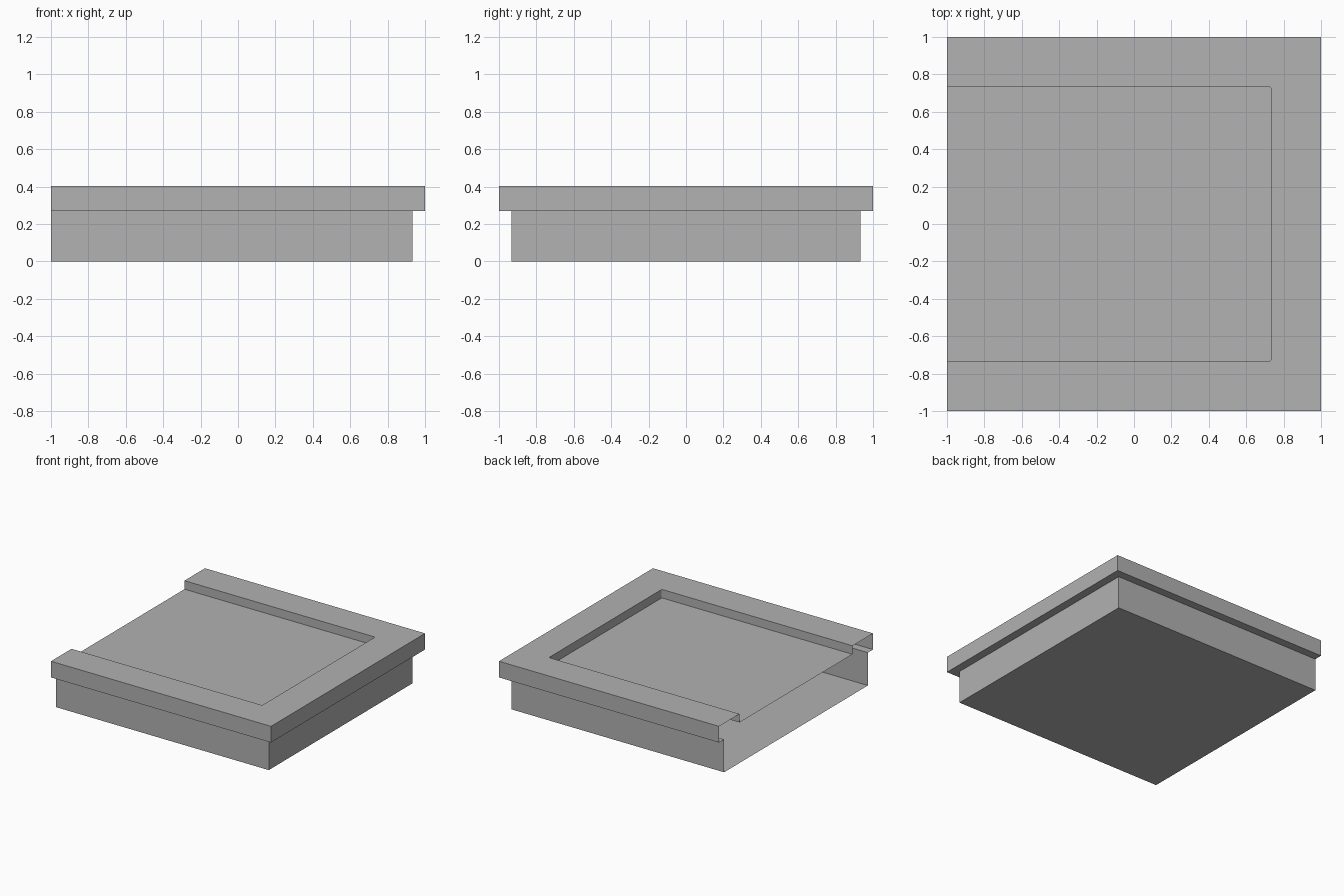
import bpy, bmesh

cube = bpy.data.objects.get("Cube")
if cube:
    bpy.data.objects.remove(cube, do_unlink=True)

# Single grey material
grey = bpy.data.materials.new("plain_grey")
grey.use_nodes = True
colour = (0.445, 0.445, 0.445, 1)
grey.diffuse_color = colour
grey.node_tree.nodes["Principled BSDF"].inputs["Base Color"].default_value = colour

# Wall profile as (inset from the outer edge, height), from recess floor to base
profile = [(0.267, 0.333), (0.267, 0.403), (0, 0.403),
           (0, 0.27), (0.067, 0.27), (0.067, 0)]

# Sweep the profile round three sides, leaving the -x end open
bm = bmesh.new()
rings = []
for inset, z in profile:
    r = 1 - inset
    path = [(-1, -r), (r, -r), (r, r), (-1, r)]
    rings.append([bm.verts.new((x, y, z)) for x, y in path])
for upper, lower in zip(rings, rings[1:]):
    for i in range(3):
        bm.faces.new((upper[i], lower[i], lower[i + 1], upper[i + 1]))

# Recess floor and underside
bm.faces.new(rings[0])
bm.faces.new(rings[-1][::-1])

# Slightly rounded recess corners
corners = [bm.edges.get((rings[0][i], rings[1][i])) for i in (1, 2)]
bmesh.ops.bevel(bm, geom=corners, offset=0.012, segments=3,
                profile=0.5, affect='EDGES')
bmesh.ops.recalc_face_normals(bm, faces=bm.faces)
bm.normal_update()
underside = min(bm.faces, key=lambda f: f.calc_center_median().z)
if underside.normal.z > 0:
    bmesh.ops.reverse_faces(bm, faces=bm.faces)

mesh = bpy.data.meshes.new("open_ended_tray")
bm.to_mesh(mesh)
bm.free()
mesh.materials.append(grey)
tray = bpy.data.objects.new("open_ended_tray", mesh)
bpy.context.collection.objects.link(tray)
